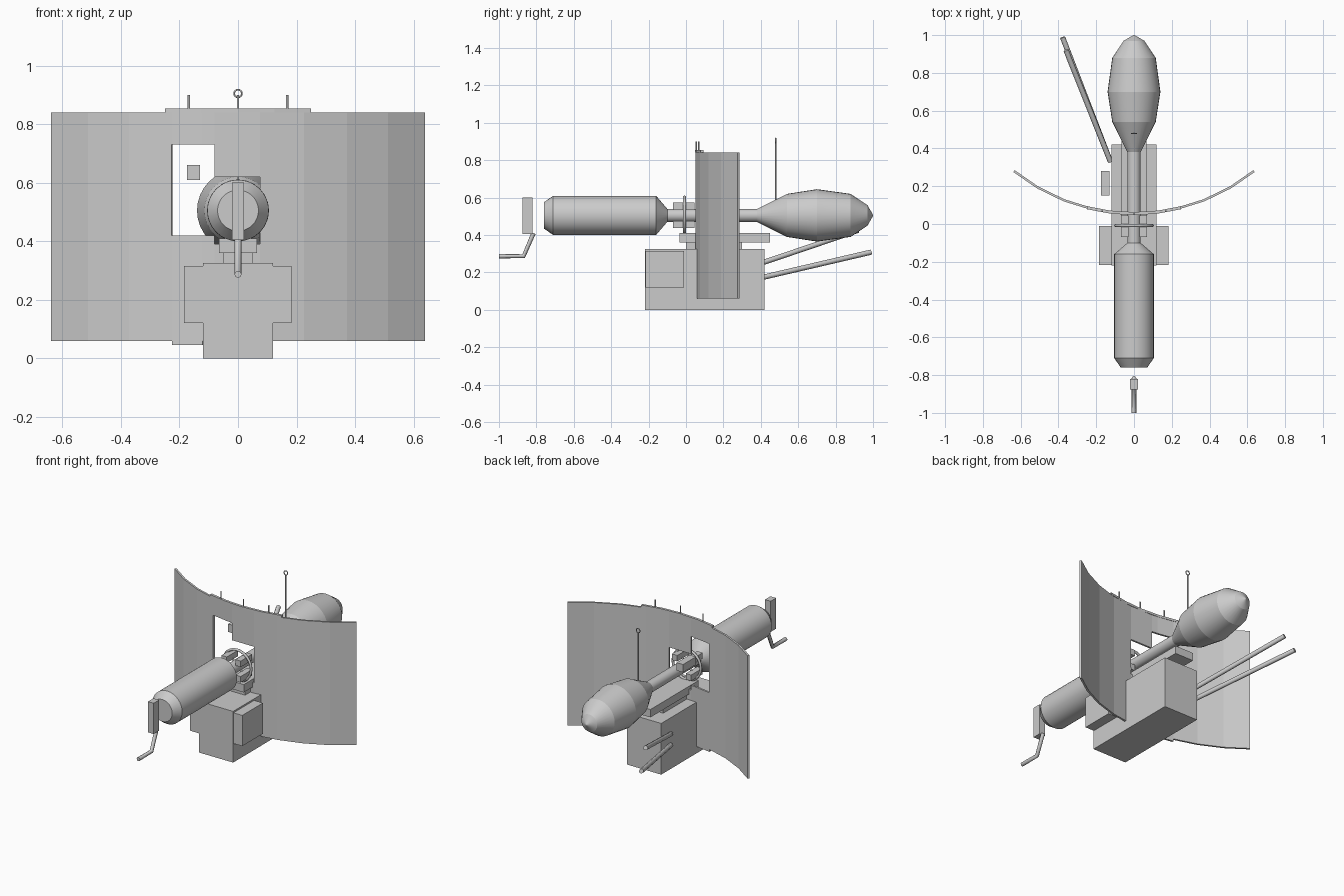
import bpy, bmesh, math
from mathutils import Vector

if "Cube" in bpy.data.objects:
    bpy.data.objects.remove(bpy.data.objects["Cube"], do_unlink=True)

grey = bpy.data.materials.new("plain grey")
grey.use_nodes = True
grey.diffuse_color = (0.6, 0.6, 0.6, 1)
grey.node_tree.nodes["Principled BSDF"].inputs["Base Color"].default_value = (0.6, 0.6, 0.6, 1)
AXIS_Z = 0.505


def finish(name, bm):
    bmesh.ops.recalc_face_normals(bm, faces=bm.faces[:])
    mesh = bpy.data.meshes.new(name)
    bm.to_mesh(mesh)
    bm.free()
    mesh.materials.append(grey)
    obj = bpy.data.objects.new(name, mesh)
    bpy.context.collection.objects.link(obj)
    return obj


def box(name, x, y, z):
    bm = bmesh.new()
    bmesh.ops.create_cube(bm, size=1)
    for v in bm.verts:
        v.co = [lo + (c + 0.5) * (hi - lo) for c, (lo, hi) in zip(v.co, (x, y, z))]
    return finish(name, bm)


def rod(name, points, radius, closed=False):
    curve = bpy.data.curves.new(name, "CURVE")
    curve.dimensions = "3D"
    curve.bevel_depth = radius
    curve.bevel_resolution = 2
    curve.use_fill_caps = True
    line = curve.splines.new("POLY")
    line.points.add(len(points) - 1)
    for p, co in zip(line.points, points):
        p.co = (*co, 1)
    line.use_cyclic_u = closed
    curve.materials.append(grey)
    obj = bpy.data.objects.new(name, curve)
    bpy.context.collection.objects.link(obj)
    return obj


def ring(name, centre, size, radius, count=24):
    angles = [math.tau * i / count for i in range(count)]
    c = Vector(centre)
    return rod(name, [c + Vector((size * math.cos(a), 0, size * math.sin(a))) for a in angles],
               radius, True)


def lathe(name, profile, sides=32):
    """Turn (y, radius) pairs around the long axis."""
    bm = bmesh.new()
    rings = []
    for y, r in profile:
        rings.append([bm.verts.new((r * math.cos(math.tau * i / sides), y,
                                    AXIS_Z + r * math.sin(math.tau * i / sides)))
                      for i in range(sides)])
    for a, b in zip(rings, rings[1:]):
        for i in range(sides):
            j = (i + 1) % sides
            bm.faces.new((a[i], a[j], b[j], b[i]))
    bm.faces.new(rings[0])
    bm.faces.new(rings[-1])
    obj = finish(name, bm)
    for o in bpy.context.selected_objects:
        o.select_set(False)
    obj.select_set(True)
    bpy.context.view_layer.objects.active = obj
    bpy.ops.object.shade_smooth_by_angle(angle=math.radians(12))
    return obj


# Long turned body: front drum, shaft and rear bulb
lathe("front_drum", [(-0.76, 0.07), (-0.71, 0.105), (-0.16, 0.105), (-0.10, 0.035)])
lathe("shaft", [(-0.11, 0.035), (0.39, 0.035)])
lathe("rear_bulb", [(0.38, 0.035), (0.54, 0.115), (0.70, 0.14), (0.88, 0.115),
                    (0.97, 0.055), (1.0, 0.003)])


# Curved shield with a stepped window, built as a bent grid
def bend(x, r=1.009):
    return 0.055 + r - math.sqrt(r * r - x * x)


def in_window(x, z):
    tall = -0.225 < x < -0.08 and 0.42 < z < 0.73
    return tall or (-0.08 < x < 0.075 and 0.39 < z < 0.62)


columns = [-0.635, -0.51, -0.37, -0.225, -0.12, -0.08, 0.075, 0.225, 0.37, 0.51, 0.635]
rows = [0.045, 0.06, 0.39, 0.42, 0.62, 0.73, 0.84]
bm = bmesh.new()
grid = {(x, z): bm.verts.new((x, bend(x), z)) for x in columns for z in rows}
for x0, x1 in zip(columns, columns[1:]):
    for z0, z1 in zip(rows, rows[1:]):
        xm, zm = (x0 + x1) / 2, (z0 + z1) / 2
        below = zm < 0.06 and not -0.225 < xm < -0.12
        if not (below or in_window(xm, zm)):
            bm.faces.new([grid[k] for k in ((x0, z0), (x1, z0), (x1, z1), (x0, z1))])
bmesh.ops.delete(bm, geom=[v for v in bm.verts if not v.link_faces], context="VERTS")
shield = finish("curved_shield", bm)
solid = shield.modifiers.new("thickness", "SOLIDIFY")
solid.thickness = 0.012
solid.offset = 0

# Cap strip and pegs along the shield top
bm = bmesh.new()
strip = [-0.25, -0.125, 0, 0.125, 0.25]
back = [bm.verts.new((x, bend(x) + 0.008, 0.84)) for x in strip]
front = [bm.verts.new((x, bend(x) - 0.008, 0.84)) for x in strip]
for i in range(len(strip) - 1):
    bm.faces.new((front[i], front[i + 1], back[i + 1], back[i]))
flat = bmesh.ops.extrude_face_region(bm, geom=bm.faces[:])
bmesh.ops.translate(bm, vec=(0, 0, 0.014),
                    verts=[g for g in flat["geom"] if isinstance(g, bmesh.types.BMVert)])
finish("shield_cap", bm)
for side, x in (("right", -0.168), ("middle", 0), ("left", 0.168)):
    rod(side + "_peg", [(x, bend(x), 0.84), (x, bend(x), 0.90)], 0.004)

# Stand and cradle
box("base_block", (-0.12, 0.12), (-0.22, 0.42), (0, 0.325))
box("side_block", (-0.185, 0.182), (-0.217, -0.01), (0.12, 0.315))
box("cradle", (-0.065, 0.065), (-0.035, 0.45), (0.36, 0.41))
box("cradle_post", (-0.05, 0.05), (0.0, 0.30), (0.32, 0.365))
box("sight_box", (-0.175, -0.13), (0.15, 0.28), (0.61, 0.66))

# Collar ring with four clamp bars and crossed spokes
ring("collar_ring", (0, -0.008, AXIS_Z), 0.098, 0.008)
for sx in (-1, 1):
    for sz in (-1, 1):
        side = ("right" if sx < 0 else "left") + ("_lower" if sz < 0 else "_upper")
        box(side + "_clamp", sorted((sx * 0.03, sx * 0.068)), (-0.07, 0.045),
            sorted((AXIS_Z + sz * 0.03, AXIS_Z + sz * 0.068)))
        rod(side + "_spoke", [(0, -0.008, AXIS_Z),
                              (sx * 0.07, -0.008, AXIS_Z + sz * 0.07)], 0.006)

# Rear trail rods
rod("lower_trail", [(-0.125, 0.33, 0.155), (-0.378, 0.988, 0.308)], 0.014)
rod("upper_trail", [(-0.125, 0.33, 0.225), (-0.36, 0.92, 0.425)], 0.014)

# Aerial with a loop on the tip
rod("aerial", [(0, 0.48, 0.57), (0, 0.48, 0.893)], 0.004)
ring("aerial_loop", (0, 0.48, 0.905), 0.013, 0.003, 16)

# Front handle
box("handle_block", (-0.02, 0.02), (-0.875, -0.82), (0.405, 0.60))
rod("handle_crank", [(0, -0.815, 0.41), (0, -0.868, 0.287), (0, -1.0, 0.287)], 0.012)
